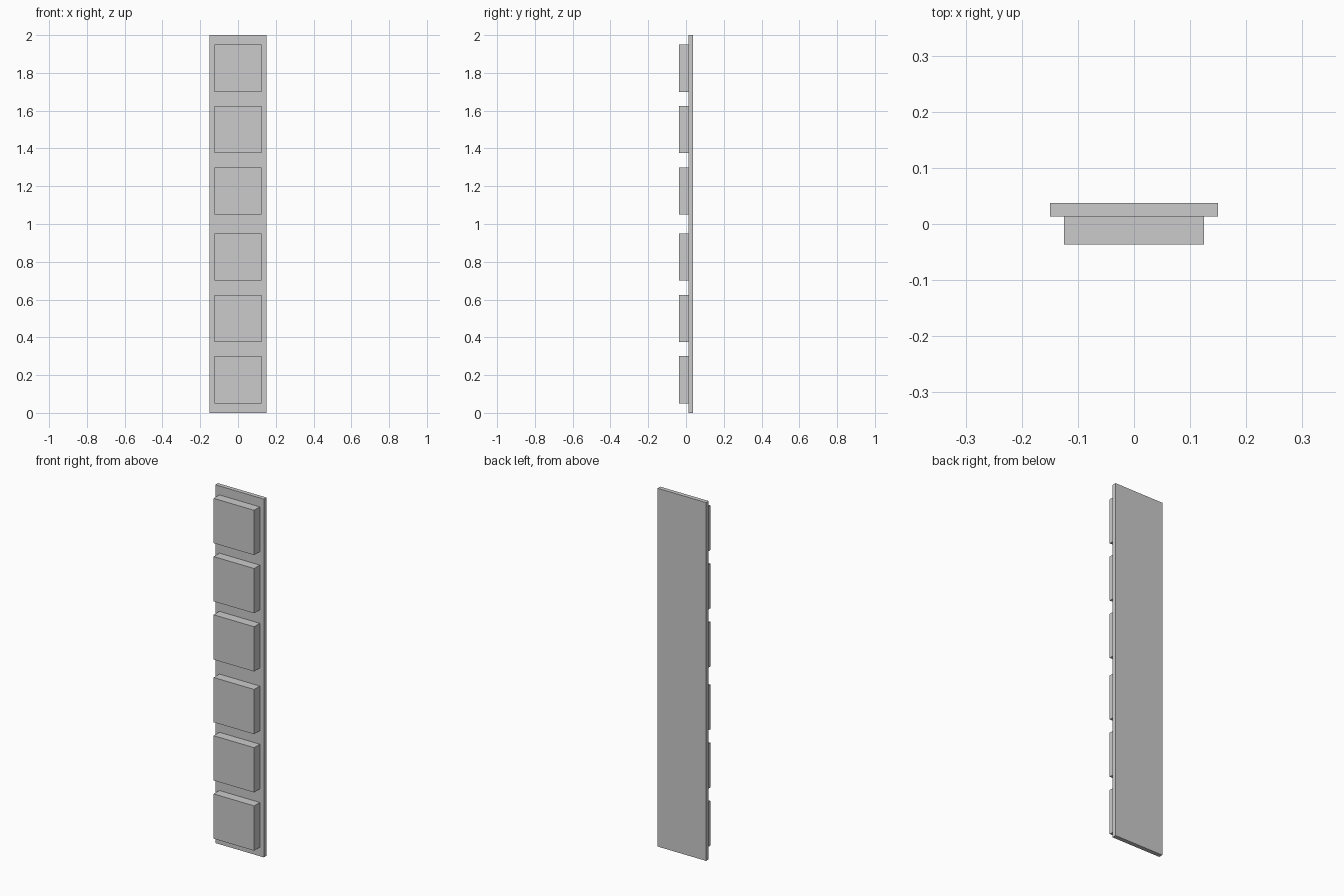
import bpy

if "Cube" in bpy.data.objects:
    bpy.data.objects.remove(bpy.data.objects["Cube"])


def box(name, x, y, z):
    """Box spanning the given (min, max) ranges."""
    bpy.ops.mesh.primitive_cube_add(size=1, location=[sum(r) / 2 for r in (x, y, z)])
    ob = bpy.context.object
    ob.name = name
    ob.scale = [r[1] - r[0] for r in (x, y, z)]
    bpy.ops.object.transform_apply(location=False, rotation=False, scale=True)
    return ob


FRONT, JOINT, BACK = -0.0365, 0.0138, 0.0373

# Tall backing board
box("backing_board", (-0.15, 0.15), (JOINT, BACK), (0, 2))

# Two groups of three square raised panels
for group in range(2):
    for i in range(3):
        z = 0.05 + group + (0, 0.325, 0.65)[i]
        box(f"raised_panel_{group * 3 + i + 1}", (-0.125, 0.125), (FRONT, JOINT), (z, z + 0.25))
